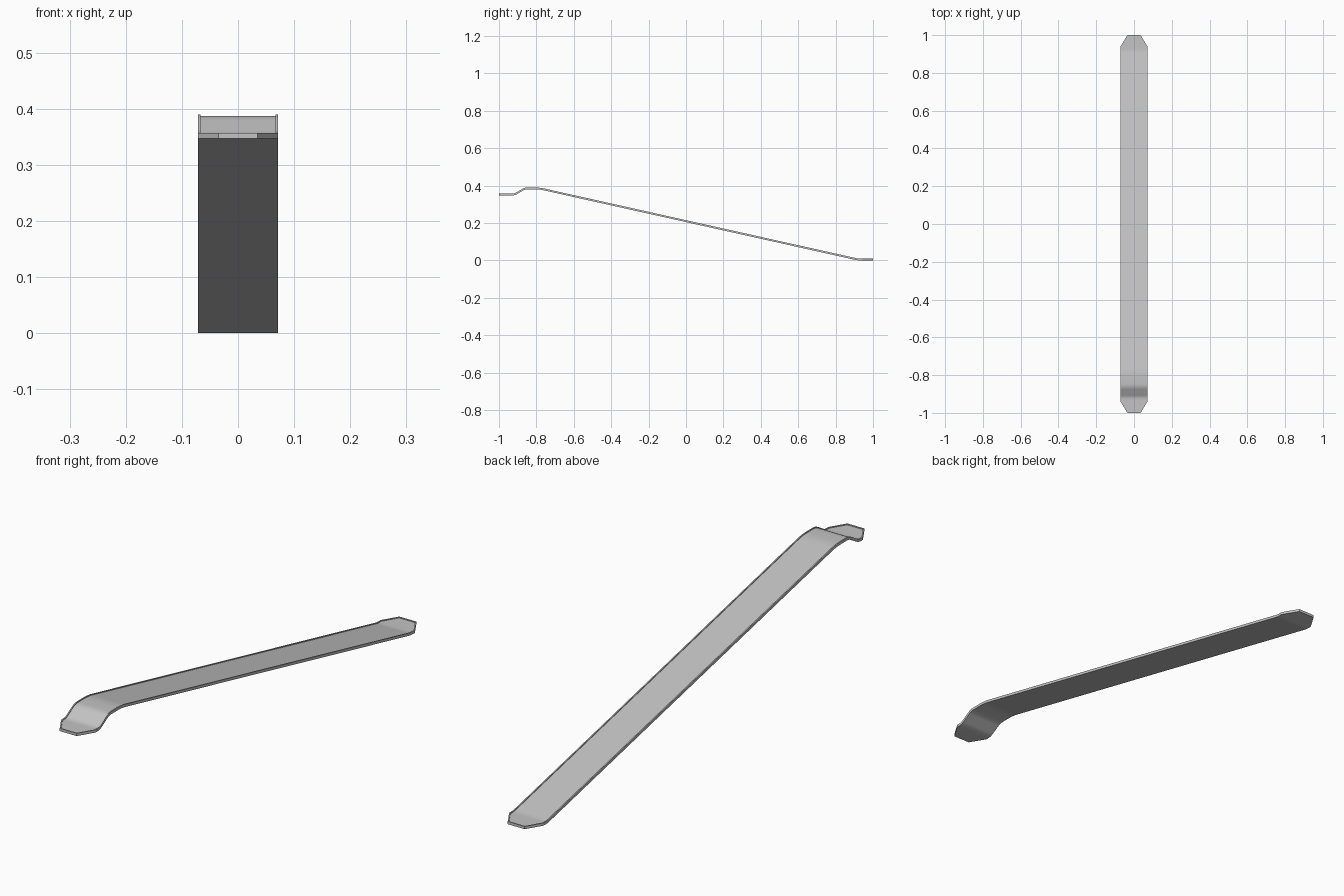
import bpy, bmesh, math
from mathutils import Vector

if "Cube" in bpy.data.objects:
    bpy.data.objects.remove(bpy.data.objects["Cube"])

THICK, RIM, LIP = 0.01, 0.0045, 0.003
HALF, TIP, TIP_LEN = 0.071, 0.035, 0.06

# Plain grey metal
metal = bpy.data.materials.new("grey metal")
metal.use_nodes = True
grey = (0.55, 0.55, 0.55, 1)
metal.diffuse_color = grey
metal.node_tree.nodes["Principled BSDF"].inputs["Base Color"].default_value = grey

# Underside path (y, z) with the rounding length of each bend
path = [(-1, 0.347, 0), (-0.915, 0.347, 0.014), (-0.86, 0.38, 0.014),
        (-0.785, 0.38, 0.025), (0.917, 0, 0.012), (1, 0, 0)]


def rounded(path, steps=4):
    """Replace every bend by a smooth curve."""
    pts = [Vector(p[:2]) for p in path]
    out = [pts[0], Vector((-1 + TIP_LEN, path[0][1]))]
    for i in range(1, len(pts) - 1):
        c = pts[i]
        a = c + (pts[i - 1] - c).normalized() * path[i][2]
        b = c + (pts[i + 1] - c).normalized() * path[i][2]
        for k in range(steps + 1):
            t = k / steps
            out.append(a * (1 - t) ** 2 + c * 2 * t * (1 - t) + b * t ** 2)
    return out + [Vector((1 - TIP_LEN, path[-1][1])), pts[-1]]


def outline(y, inset):
    """Half width at y: straight sides, chamfered tips, moved in by inset."""
    slope = (HALF - TIP) / TIP_LEN
    chamfer = TIP + (1 - abs(y)) * slope - inset * math.hypot(1, slope)
    return min(HALF - inset, chamfer)


# Cross-sections: underside, rim top, rim inner edge, sunken upper face
line = rounded(path)
bm = bmesh.new()
sections = []
for i, p in enumerate(line):
    before = (p - line[i - 1]).normalized() if i else Vector((1, 0))
    after = (line[i + 1] - p).normalized() if i < len(line) - 1 else Vector((1, 0))
    d = (before + after).normalized()
    up = Vector((-d.y, d.x))
    w = outline(p.x, 0)
    # The inner edge stops one rim width before each tip
    inner_y = max(-1 + RIM, min(1 - RIM, p.x))
    inner_w = outline(inner_y, RIM)
    shift = Vector((inner_y - p.x, 0))
    ring = []
    for x, height, move in ((w, 0, 0), (w, THICK, 0), (inner_w, THICK, 1),
                            (inner_w, THICK - LIP, 1)):
        q = p + up * height + shift * move
        ring.append((x, q.x, q.y))
    mirrored = [(-x, y, z) for x, y, z in reversed(ring)]
    sections.append([bm.verts.new(c) for c in ring + mirrored])

# Skin between the sections; the rim tops are bridged only at the tips
for a, b in zip(sections, sections[1:]):
    for k in range(8):
        n = (k + 1) % 8
        bm.faces.new((a[k], a[n], b[n], b[k]))
for s in (sections[0], sections[-1]):
    bm.faces.new((s[0], s[1], s[6], s[7]))
    bm.faces.new((s[1], s[2], s[5], s[6]))
    bm.faces.new((s[2], s[3], s[4], s[5]))
bmesh.ops.recalc_face_normals(bm, faces=bm.faces)

mesh = bpy.data.meshes.new("bent_strip")
bm.to_mesh(mesh)
bm.free()
mesh.materials.append(metal)
strip = bpy.data.objects.new("bent_strip", mesh)
bpy.context.collection.objects.link(strip)
bpy.ops.object.select_all(action="DESELECT")
strip.select_set(True)
bpy.context.view_layer.objects.active = strip
bpy.ops.object.shade_smooth_by_angle(angle=math.radians(30))
